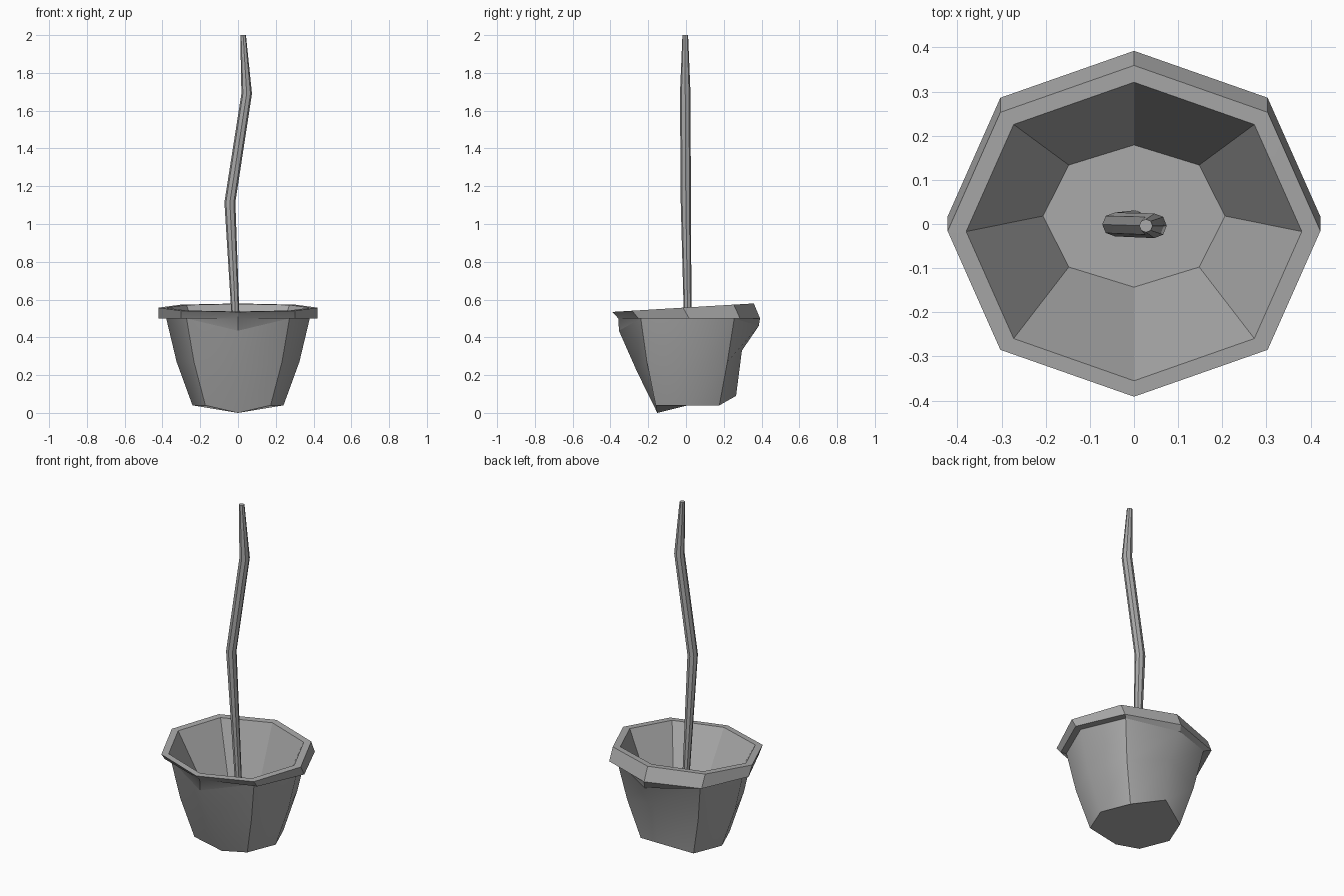
import bpy, bmesh, math
from mathutils import Vector

cube = bpy.data.objects.get("Cube")
if cube:
    bpy.data.objects.remove(cube, do_unlink=True)

GREY = (0.4, 0.4, 0.4, 1)
mat = bpy.data.materials.new("plain grey")
mat.use_nodes = True
mat.diffuse_color = GREY
mat.node_tree.nodes["Principled BSDF"].inputs["Base Color"].default_value = GREY

SIDES = 8
BACK, FRONT = 2, 6   # corner numbers on an octagon ring


def ring(rx, ry, cx, cy, z, slope=0, front=None, back=None):
    """Octagon ring tilted along y; front and back corners may be moved as (y, z)."""
    pts = []
    for i in range(SIDES):
        a = math.tau * i / SIDES
        bulge = 1.014 if i % 2 else 1   # diagonal corners sit slightly further out
        y = ry * bulge * math.sin(a)
        pts.append(Vector((cx + rx * bulge * math.cos(a), cy + y, z + slope * y)))
    for corner, spot in ((FRONT, front), (BACK, back)):
        if spot:
            pts[corner] = Vector((cx, *spot))
    return pts


def loft(name, rings, wall_rings=0):
    """Skin a stack of rings and cap both ends.
    The first wall_rings form a wall of four smooth panels with a crisp top edge."""
    bm = bmesh.new()
    loops = [[bm.verts.new(p) for p in r] for r in rings]
    bm.faces.new(loops[0][::-1])
    bm.faces.new(loops[-1])
    for a, b in zip(loops, loops[1:]):
        for i in range(SIDES):
            j = (i + 1) % SIDES
            bm.faces.new((a[i], a[j], b[j], b[i]))
    bm.normal_update()
    for f in bm.faces:
        f.smooth = True
    for e in bm.edges:
        e.smooth = e.calc_face_angle(0) < math.radians(30)
    wall = loops[:wall_rings]
    for a, b in zip(wall, wall[1:]):
        for i in range(SIDES):
            bm.edges.get((a[i], b[i])).smooth = i % 2 == 0
    if wall:
        for i in range(SIDES):
            bm.edges.get((wall[-1][i], wall[-1][i - 1])).smooth = False
    mesh = bpy.data.meshes.new(name)
    bm.to_mesh(mesh)
    bm.free()
    mesh.materials.append(mat)
    bpy.context.collection.objects.link(bpy.data.objects.new(name, mesh))


# Pot: outside from base to rim, then over the rim and down to the inner floor
loft("pot", [
    ring(0.241, 0.235, 0, 0.008, 0.04, front=(-0.152, 0), back=(0.265, 0.09)),
    ring(0.325, 0.297, 0, 0.006, 0.27, front=(-0.26, 0.22), back=(0.296, 0.33)),
    ring(0.38, 0.345, 0, 0.008, 0.5, front=(-0.355, 0.435), back=(0.385, 0.46)),
    ring(0.422, 0.375, 0, 0.017, 0.5),
    ring(0.422, 0.375, 0, -0.016, 0.557, 0.06),
    ring(0.38, 0.338, 0, -0.017, 0.557, 0.06),
    ring(0.206, 0.161, 0, 0.018, 0.2),
], wall_rings=3)

# Stem: bent, tapering stalk rising from the floor
loft("stem", [
    ring(0.017, 0.017, 0.002, 0.014, 0.2),
    ring(0.029, 0.027, -0.043, -0.001, 1.115),
    ring(0.028, 0.028, 0.046, -0.004, 1.69),
    ring(0.015, 0.015, 0.027, -0.004, 2.0),
])
